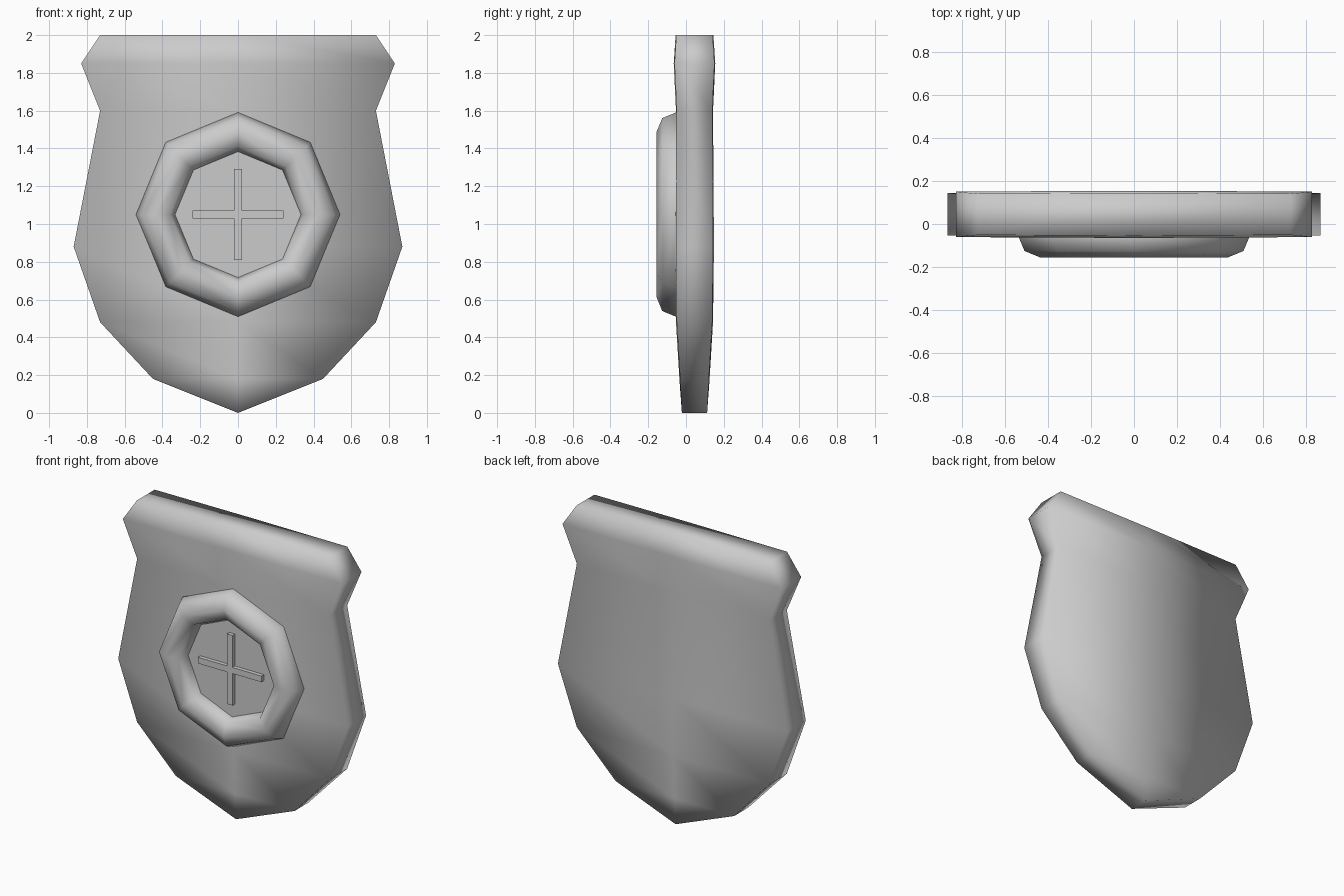
import bpy, bmesh, math
from math import pi, cos, sin

if "Cube" in bpy.data.objects:
    bpy.data.objects.remove(bpy.data.objects["Cube"])

MID = 0.045   # depth centre of the shield
CZ = 1.05     # emblem centre height


def make(name, bm, smooth=True):
    bmesh.ops.recalc_face_normals(bm, faces=bm.faces)
    me = bpy.data.meshes.new(name)
    bm.to_mesh(me)
    bm.free()
    for p in me.polygons:
        p.use_smooth = smooth
    ob = bpy.data.objects.new(name, me)
    bpy.context.collection.objects.link(ob)
    return ob


def prism(name, pts, y0, y1):
    """Extrude an x-z outline from y0 to y1."""
    bm = bmesh.new()
    face = bm.faces.new([bm.verts.new((x, y0, z)) for x, z in pts])
    ext = bmesh.ops.extrude_face_region(bm, geom=[face])
    for v in ext["geom"]:
        if isinstance(v, bmesh.types.BMVert):
            v.co.y = y1
    return make(name, bm, False)


# Shield body: rows of (height, half width, half thickness)
rows = [(2.0, 0.73, 0.10), (1.85, 0.83, 0.11), (1.6, 0.73, 0.098),
        (0.88, 0.87, 0.103), (0.48, 0.73, 0.098), (0.18, 0.45, 0.08)]
bm = bmesh.new()
rings = []
for z, w, t in rows:
    e = t - 0.004
    section = [(-w, -e), (0, -t), (w, -e), (w, e), (0, t), (-w, e)]
    rings.append([bm.verts.new((x, MID + y, z)) for x, y in section])
for a, b in zip(rings, rings[1:]):
    for i in range(6):
        j = (i + 1) % 6
        bm.faces.new((a[i], a[j], b[j], b[i]))
a = rings[0]
bm.faces.new((a[0], a[1], a[4], a[5]))
bm.faces.new((a[1], a[2], a[3], a[4]))
# Pointed bottom
front, back = [bm.verts.new((0, MID + y, 0)) for y in (-0.067, 0.067)]
l = rings[-1]
for f in ((l[0], l[1], front), (l[1], l[2], front), (l[3], l[4], back),
          (l[4], l[5], back), (l[2], l[3], back, front), (l[5], l[0], front, back)):
    bm.faces.new(f)
make("shield_body", bm)

# Octagonal raised ring
bm = bmesh.new()
R, r, N = 0.435, 0.107, 8
grid = []
for i in range(N):
    a = 2 * pi * i / N
    grid.append([])
    for k in range(N):
        b = 2 * pi * k / N
        d = R + r * cos(b)
        grid[i].append(bm.verts.new((d * cos(a), -0.05 + r * sin(b), CZ + d * sin(a))))
for i in range(N):
    for k in range(N):
        i2, k2 = (i + 1) % N, (k + 1) % N
        bm.faces.new((grid[i][k], grid[i2][k], grid[i2][k2], grid[i][k2]))
make("emblem_ring", bm)

# Flat plate inside the ring
prism("emblem_plate", [(0.4 * cos(pi * i / 4), CZ + 0.4 * sin(pi * i / 4))
                       for i in range(8)], -0.063, -0.03)

# Thin raised cross
L, h = 0.24, 0.021
cross = []
for i in range(4):
    c, s = round(cos(i * pi / 2)), round(sin(i * pi / 2))
    for x, z in ((L, -h), (L, h), (h, h)):
        cross.append((x * c - z * s, CZ + x * s + z * c))
prism("emblem_cross", cross, -0.09, -0.04)
